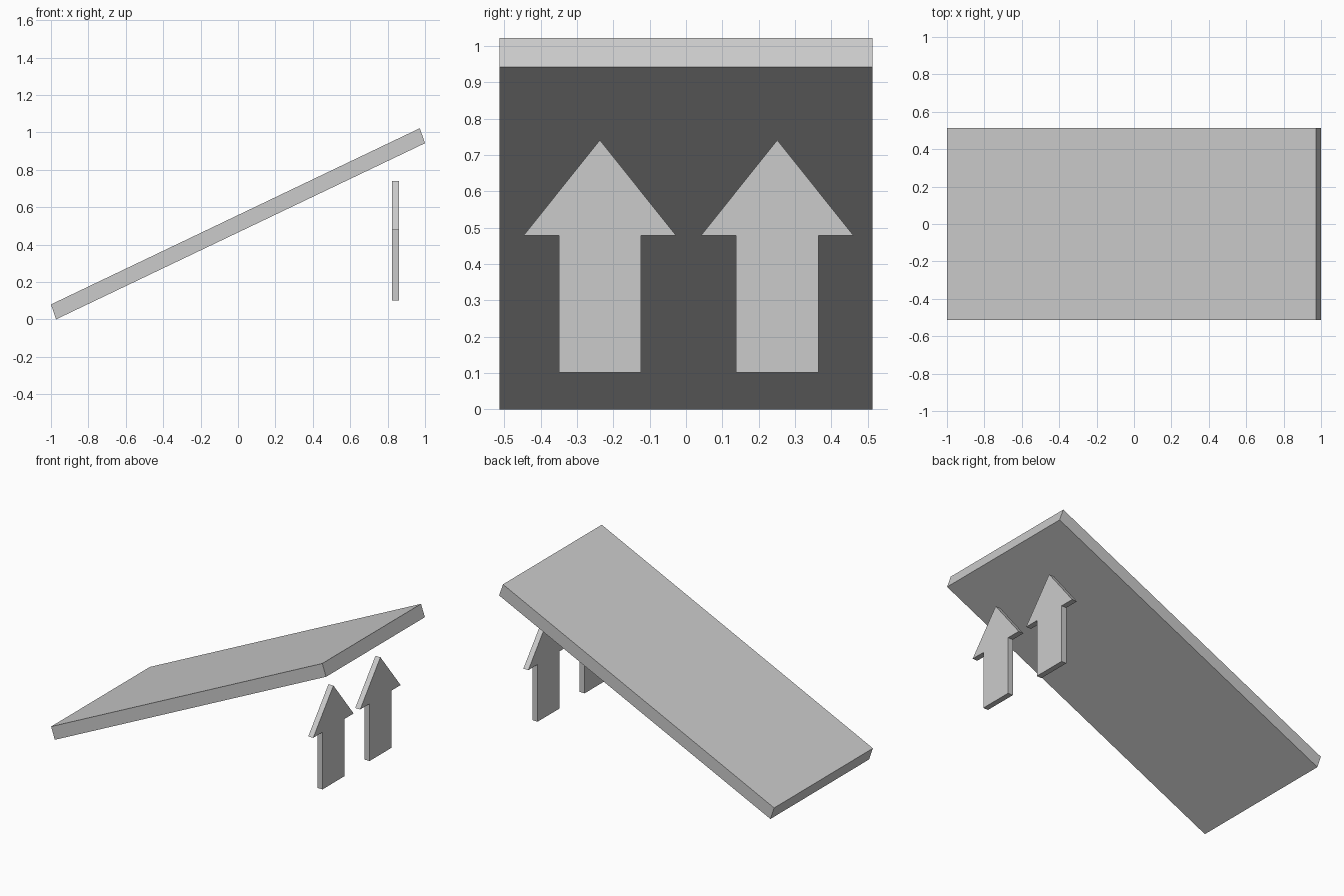
import bpy
import bmesh
from mathutils import Vector

cube = bpy.data.objects.get("Cube")
if cube:
    bpy.data.objects.remove(cube, do_unlink=True)

# Single plain grey
grey = bpy.data.materials.new("light_grey")
grey.use_nodes = True
colour = (0.6, 0.6, 0.6, 1)
grey.diffuse_color = colour
grey.node_tree.nodes["Principled BSDF"].inputs["Base Color"].default_value = colour


def extrude_profile(name, points, offset):
    """Make a solid by extruding a flat outline along an offset."""
    bm = bmesh.new()
    face = bm.faces.new([bm.verts.new(p) for p in points])
    result = bmesh.ops.extrude_face_region(bm, geom=[face], use_keep_orig=True)
    moved = [v for v in result["geom"] if isinstance(v, bmesh.types.BMVert)]
    bmesh.ops.translate(bm, verts=moved, vec=Vector(offset))
    bmesh.ops.recalc_face_normals(bm, faces=bm.faces)
    mesh = bpy.data.meshes.new(name)
    bm.to_mesh(mesh)
    bm.free()
    mesh.materials.append(grey)
    obj = bpy.data.objects.new(name, mesh)
    bpy.context.collection.objects.link(obj)
    return obj


# Sloping slab
half_width = 0.513
slab = [(-0.973, 0), (1, 0.942), (0.972, 1.022), (-1, 0.08)]
extrude_profile("sloping_slab", [(x, -half_width, z) for x, z in slab],
                (0, 2 * half_width, 0))

# Upright arrows under the raised end
stem, head = 0.113, 0.21
base, shoulder, tip = 0.102, 0.478, 0.741
half = [(stem, base), (stem, shoulder), (head, shoulder)]
outline = half + [(0, tip)] + [(-y, z) for y, z in reversed(half)]
for name, centre in (("right_arrow", -0.237), ("left_arrow", 0.251)):
    extrude_profile(name, [(0.824, centre + y, z) for y, z in outline],
                    (0.036, 0, 0))
